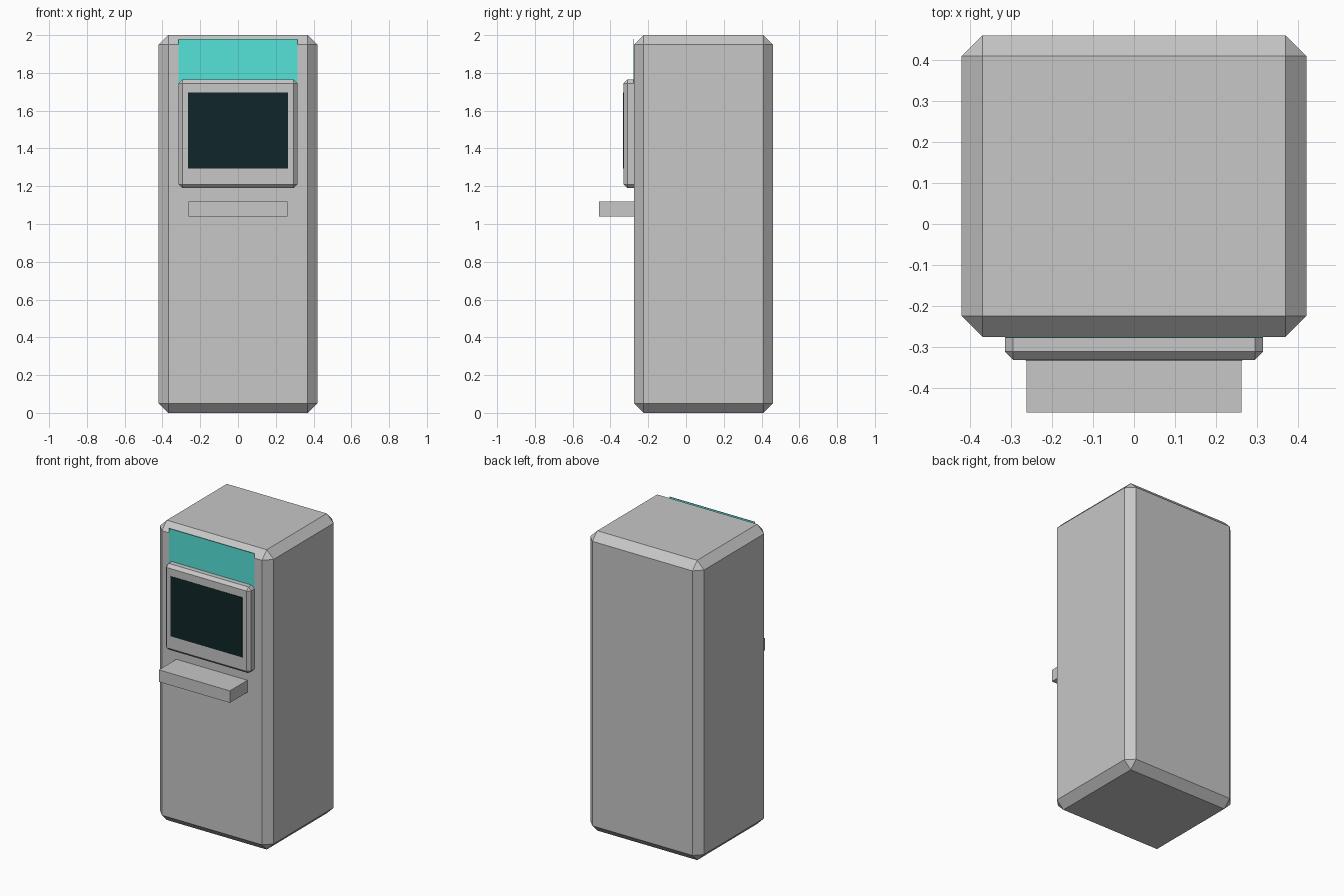
import bpy
import bmesh
from mathutils import Vector

cube = bpy.data.objects.get("Cube")
if cube:
    bpy.data.objects.remove(cube, do_unlink=True)


def material(name, color):
    m = bpy.data.materials.new(name)
    m.use_nodes = True
    m.diffuse_color = (*color, 1)
    m.node_tree.nodes["Principled BSDF"].inputs["Base Color"].default_value = (*color, 1)
    return m


def box(name, low, high, mat, chamfer=0):
    """Flat-shaded box between two corners, with optional chamfered edges."""
    low, high = Vector(low), Vector(high)
    bm = bmesh.new()
    bmesh.ops.create_cube(bm, size=1)
    bmesh.ops.scale(bm, vec=high - low, verts=bm.verts)
    bmesh.ops.translate(bm, vec=(low + high) / 2, verts=bm.verts)
    if chamfer:
        bmesh.ops.bevel(bm, geom=bm.edges[:], offset=chamfer, segments=1,
                        profile=0.5, affect='EDGES')
    mesh = bpy.data.meshes.new(name)
    bm.to_mesh(mesh)
    bm.free()
    mesh.materials.append(mat)
    obj = bpy.data.objects.new(name, mesh)
    bpy.context.collection.objects.link(obj)
    return obj


grey = material("light grey metal", (0.57, 0.57, 0.57))
teal = material("teal sign", (0.09, 0.76, 0.68))
dark = material("dark screen glass", (0.005, 0.019, 0.021))

FACE = -0.275  # front plane of the cabinet

# Cabinet with chamfered edges
box("cabinet", (-0.42, FACE, 0), (0.42, 0.46, 2), grey, 0.051)

# Sign plate above the screen, rising past the chamfer
box("header_sign", (-0.315, FACE - 0.003, 1.74), (0.315, FACE, 1.98), teal)

# Raised bezel and its screen
box("screen_bezel", (-0.315, -0.331, 1.19), (0.315, FACE + 0.06, 1.765), grey, 0.02)
box("screen", (-0.264, -0.333, 1.295), (0.264, -0.33, 1.695), dark)

# Shelf under the screen
box("shelf", (-0.262, -0.46, 1.04), (0.262, FACE + 0.04, 1.12), grey)
